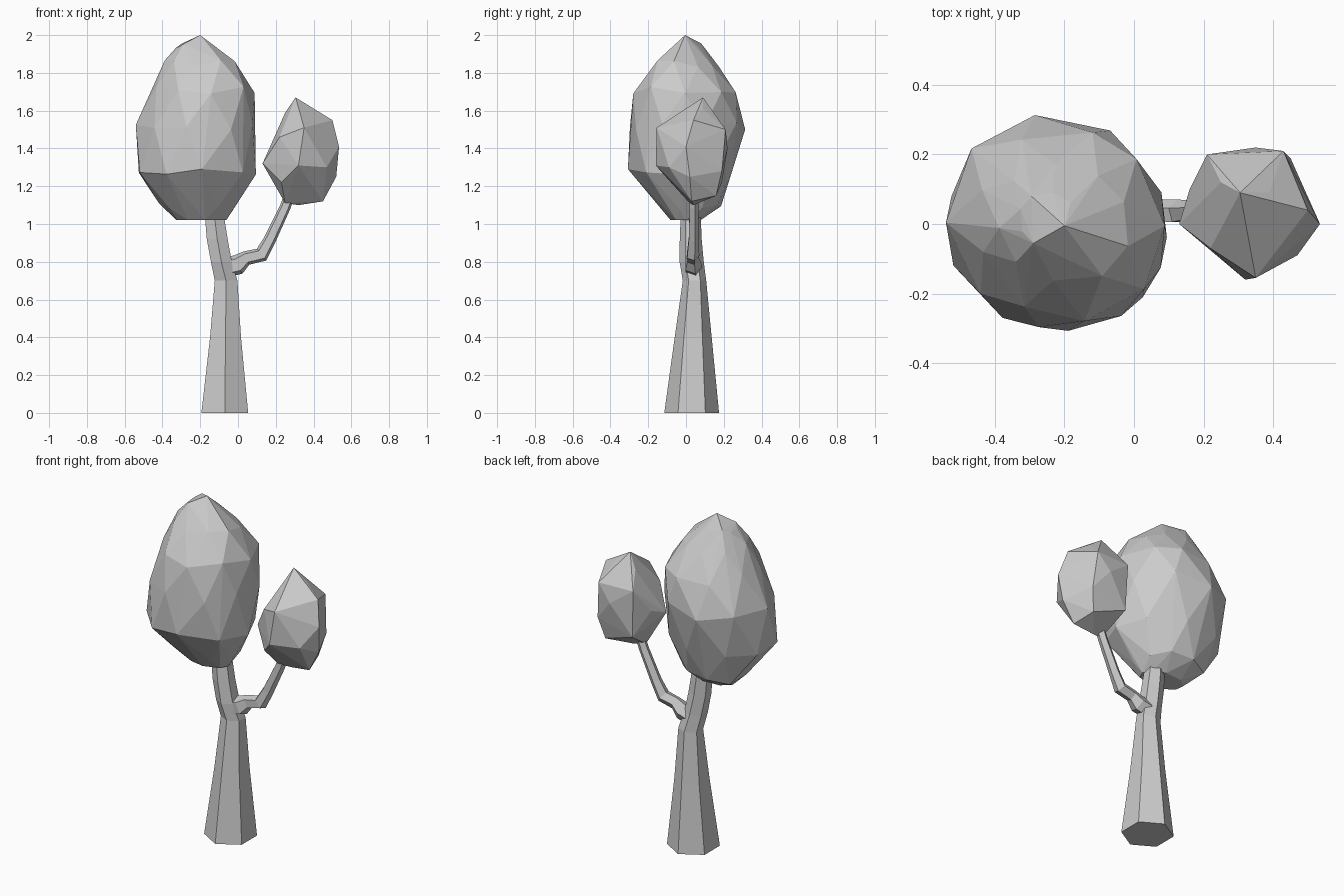
import bpy, bmesh, math, random
from mathutils import Vector

if "Cube" in bpy.data.objects:
    bpy.data.objects.remove(bpy.data.objects["Cube"])

random.seed(4)


def finish(bm, name):
    bmesh.ops.recalc_face_normals(bm, faces=bm.faces[:])
    me = bpy.data.meshes.new(name)
    bm.to_mesh(me)
    bm.free()
    ob = bpy.data.objects.new(name, me)
    bpy.context.collection.objects.link(ob)
    return ob


def loft(name, rings):
    bm = bmesh.new()
    loops = [[bm.verts.new(p) for p in ring] for ring in rings]
    for a, b in zip(loops, loops[1:]):
        n = len(a)
        for i in range(n):
            j = (i + 1) % n
            bm.faces.new((a[i], a[j], b[j], b[i]))
    bm.faces.new(loops[0][::-1])
    bm.faces.new(loops[-1])
    return finish(bm, name)


def hull(name, points):
    bm = bmesh.new()
    for p in points:
        bm.verts.new(p)
    res = bmesh.ops.convex_hull(bm, input=bm.verts[:])
    bad = {g for g in res["geom_interior"] + res["geom_unused"]
           if isinstance(g, bmesh.types.BMVert)}
    bmesh.ops.delete(bm, geom=list(bad), context='VERTS')
    return finish(bm, name)


# trunk: six-sided, tapering, leaning left at the fork
trunk = [(0, -.07, .03, .13, .145), (.4, -.066, .038, .086, .098),
         (.7, -.063, .045, .063, .062), (.8, -.088, .03, .058, .064),
         (.92, -.110, .025, .058, .058), (1.02, -.122, .025, .054, .054),
         (1.2, -.14, .02, .045, .045)]
loft("trunk", [[(cx + rx * 1.1 * math.cos(a), cy + ry * math.sin(a), z)
                for a in [math.pi / 6 + i * math.pi / 3 for i in range(6)]]
               for z, cx, cy, rx, ry in trunk])

# side branch: five-sided tube along a bent path, knobbly at its root
path = [(-.06, .04, .77, .055), (0, .035, .785, .056), (.045, .035, .82, .04),
        (.125, .035, .838, .042), (.17, .038, .92, .034),
        (.25, .04, 1.09, .03), (.29, .04, 1.2, .028)]
pts = [Vector(p[:3]) for p in path]
rings = []
for k, p in enumerate(pts):
    t = (pts[min(k + 1, len(pts) - 1)] - pts[max(k - 1, 0)]).normalized()
    u = Vector((0, 1, 0))
    u = (u - t * u.dot(t)).normalized()
    v = t.cross(u)
    rings.append([p + path[k][3] * (u * .85 * math.cos(a) + v * math.sin(a))
                  for a in [2 * math.pi * i / 5 for i in range(5)]])
loft("side_branch", rings)

# large leaf mass: staggered irregular rings (z, x min, x max, y min, y max),
# a little narrower along the +x+y diagonal
levels = [(1.02, -.33, -.06, -.08, .08),
          (1.09, -.42, -.02, -.14, .19),
          (1.28, -.54, .09, -.31, .25),
          (1.52, -.535, .10, -.31, .31),
          (1.71, -.45, .09, -.28, .28),
          (1.85, -.39, -.01, -.17, .17),
          (1.95, -.33, -.16, -.07, .09)]
cloud = [(-.2, -.005, 2.0)]
for k, (z, x0, x1, y0, y1) in enumerate(levels):
    for i in range(9):
        a = 2 * math.pi * (i + .5 * (k % 2) + random.uniform(-.1, .1)) / 9
        r = random.uniform(.98, 1.02) * (1 - .035 * math.sin(2 * a))
        cloud.append(((x0 + x1 + r * (x1 - x0) * math.cos(a)) / 2,
                      (y0 + y1 + r * (y1 - y0) * math.sin(a)) / 2,
                      z + (random.uniform(-.02, .02) if k else 0)))
hull("large_crown", cloud)

# small leaf mass: faceted, pointed towards the front
hull("small_crown", [
    (.305, .09, 1.67), (.25, .12, 1.59), (.39, .09, 1.61),
    (.35, -.155, 1.51), (.22, -.07, 1.46), (.21, .2, 1.50),
    (.43, .21, 1.50), (.50, .04, 1.55), (.535, 0, 1.41),
    (.35, .22, 1.40), (.16, .1, 1.36), (.13, 0, 1.32),
    (.32, -.16, 1.31), (.47, -.09, 1.30), (.52, .02, 1.25),
    (.45, .19, 1.28), (.22, .19, 1.22), (.23, -.08, 1.22),
    (.25, .02, 1.11), (.32, .04, 1.10), (.45, .03, 1.12), (.42, .16, 1.15)])
